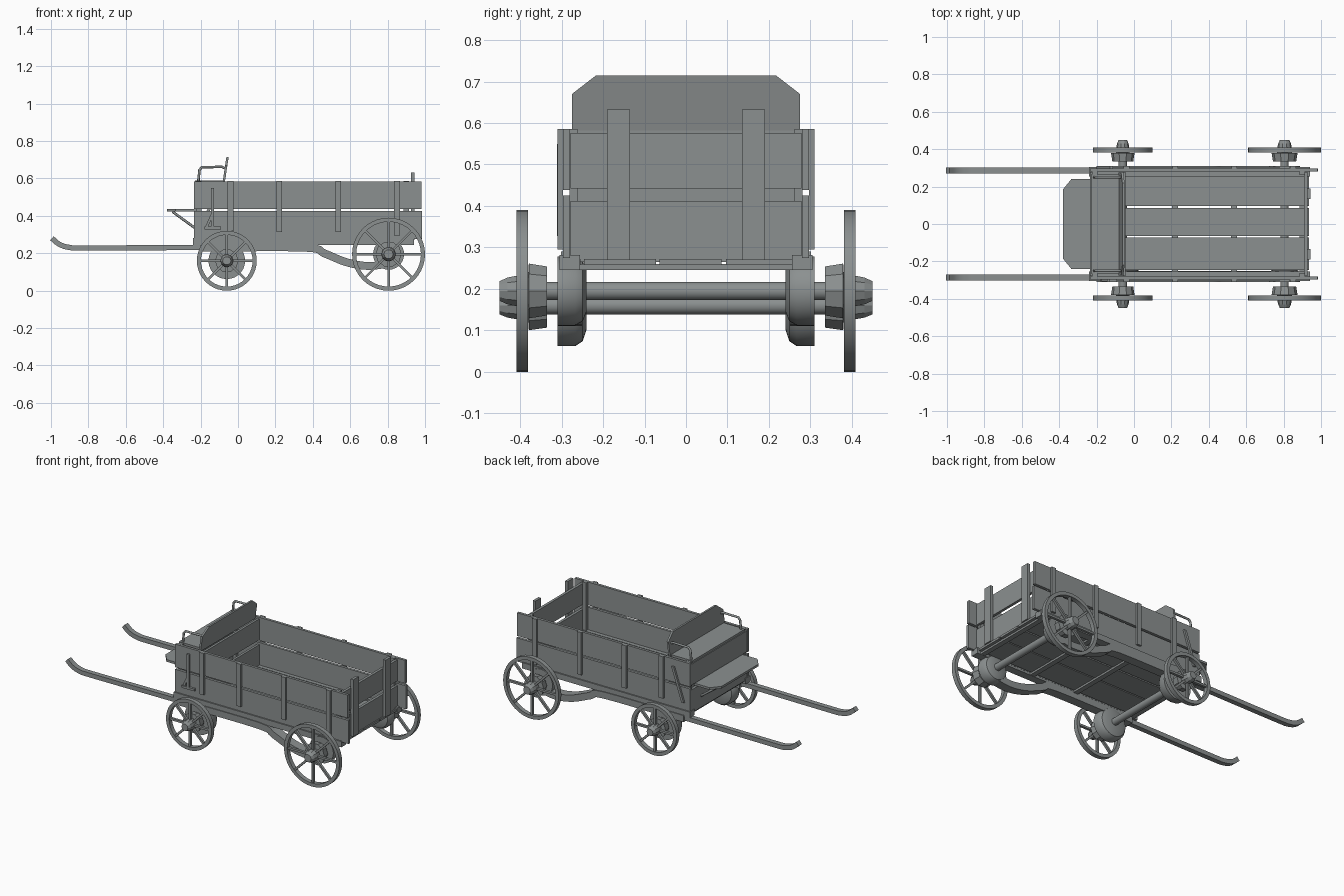
import bpy, bmesh, math
from mathutils import Vector

cube = bpy.data.objects.get("Cube")
if cube:
    bpy.data.objects.remove(cube, do_unlink=True)

GREY = (0.26, 0.28, 0.28, 1)
mat = bpy.data.materials.new("weathered grey")
mat.use_nodes = True
mat.diffuse_color = GREY
mat.node_tree.nodes["Principled BSDF"].inputs["Base Color"].default_value = GREY


def finish(name, bm, smooth=False):
    bmesh.ops.recalc_face_normals(bm, faces=bm.faces[:])
    me = bpy.data.meshes.new(name)
    bm.to_mesh(me)
    bm.free()
    me.materials.append(mat)
    ob = bpy.data.objects.new(name, me)
    bpy.context.collection.objects.link(ob)
    if smooth:
        bpy.ops.object.select_all(action='DESELECT')
        ob.select_set(True)
        bpy.context.view_layer.objects.active = ob
        bpy.ops.object.shade_smooth_by_angle(angle=math.radians(35))
    return ob


def box(name, x, y, z):
    """Box from (min, max) pairs."""
    bm = bmesh.new()
    bmesh.ops.create_cube(bm, size=1)
    for v in bm.verts:
        v.co = [(a + b) / 2 + c * (b - a) for c, (a, b) in zip(v.co, (x, y, z))]
    return finish(name, bm)


def prism(name, outline, offset):
    """Extrude a planar outline along an offset vector."""
    bm = bmesh.new()
    face = bm.faces.new([bm.verts.new(p) for p in outline])
    new = bmesh.ops.extrude_face_region(bm, geom=[face])["geom"]
    bmesh.ops.translate(bm, vec=offset, verts=[g for g in new if isinstance(g, bmesh.types.BMVert)])
    return finish(name, bm)


def lathe(name, profile, centre, sides, closed=False, smooth=True):
    """Spin (radius, y) points about a y axis through centre."""
    bm = bmesh.new()
    rings = []
    for r, y in profile:
        rings.append([bm.verts.new((centre[0] + r * math.cos(a), centre[1] + y, centre[2] + r * math.sin(a)))
                      for a in (math.tau * i / sides for i in range(sides))])
    pairs = list(zip(rings, rings[1:]))
    if closed:
        pairs.append((rings[-1], rings[0]))
    else:
        bm.faces.new(rings[0])
        bm.faces.new(rings[-1])
    for a, b in pairs:
        for i in range(sides):
            j = (i + 1) % sides
            bm.faces.new((a[i], a[j], b[j], b[i]))
    return finish(name, bm, smooth)


def beam(name, path, y, width, height):
    """Bent beam following (x, z) points, sampled as a smooth curve."""
    pts = [Vector((p[0], 0, p[1])) for p in path]
    ext = [2 * pts[0] - pts[1]] + pts + [2 * pts[-1] - pts[-2]]
    line = []
    for a, b, c, d in zip(ext, ext[1:], ext[2:], ext[3:]):
        for k in range(4):
            t = k / 4
            line.append(0.5 * (2 * b + (c - a) * t + (2 * a - 5 * b + 4 * c - d) * t ** 2
                               + (3 * b - a - 3 * c + d) * t ** 3))
    line.append(pts[-1])
    bm = bmesh.new()
    rings = []
    for i, p in enumerate(line):
        d = (line[min(i + 1, len(line) - 1)] - line[max(i - 1, 0)]).normalized()
        n = Vector((-d.z, 0, d.x)) * height / 2
        w = Vector((0, width / 2, 0))
        o = p + Vector((0, y, 0))
        rings.append([bm.verts.new(q) for q in (o + n + w, o + n - w, o - n - w, o - n + w)])
    for a, b in zip(rings, rings[1:]):
        for i in range(4):
            j = (i + 1) % 4
            bm.faces.new((a[i], a[j], b[j], b[i]))
    bm.faces.new(rings[0])
    bm.faces.new(rings[-1])
    return finish(name, bm, True)


def tube(name, points, radius):
    cu = bpy.data.curves.new(name, 'CURVE')
    cu.dimensions = '3D'
    cu.bevel_depth = radius
    cu.bevel_resolution = 2
    cu.use_fill_caps = True
    sp = cu.splines.new('POLY')
    sp.points.add(len(points) - 1)
    for p, co in zip(sp.points, points):
        p.co = (*co, 1)
    cu.materials.append(mat)
    bpy.context.collection.objects.link(bpy.data.objects.new(name, cu))


# Wheels, hubs, drums and axles
def wheel(label, x, s, radius, hub):
    c = (x, s * 0.395, radius)
    rim = radius - 0.022
    lathe(label + "_rim", [(radius, -.014), (radius, .014), (rim, .014), (rim, -.014)], c, 40, True)
    bm = bmesh.new()
    for k in range(8):
        a = math.tau * k / 8
        d, n = Vector((math.cos(a), 0, math.sin(a))), Vector((-math.sin(a), 0, math.cos(a)))
        vs = bmesh.ops.create_cube(bm, size=1)["verts"]
        for v in vs:
            q = v.co.copy()
            v.co = Vector(c) + d * (radius * .5 + q.x * (radius - .02)) + n * q.z * .013 + Vector((0, q.y * .016, 0))
    finish(label + "_spokes", bm)
    lathe(label + "_hub", [(hub, s * -.06), (hub * 1.12, s * -.016), (hub * .62, s * -.014),
                           (hub * .62, s * .014), (hub * .55, s * .035), (hub * .4, s * .055)], c, 10, smooth=False)


for end, x, radius, hub, drum in (("front", -.06, .16, .056, .098), ("rear", .805, .195, .062, .083)):
    lathe(end + "_axle", [(.022, -.44), (.022, .44)], (x, 0, radius), 20)
    for side, s in (("right", -1), ("left", 1)):
        wheel(f"{end}_{side}_wheel", x, s, radius, hub)
        lathe(f"{end}_{side}_drum", [(drum * .6, s * -.042), (drum * .88, s * -.033), (drum, s * -.015),
                                     (drum, s * .028)], (x, s * .282, radius), 28)

# Running gear, shafts and box sides, mirrored across y
for side, s in (("right", -1), ("left", 1)):
    def both(a, b):
        return tuple(sorted((s * a, s * b)))

    beam(side + "_shaft", [(-.995, .28), (-.955, .248), (-.9, .231), (-.8, .228), (-.23, .231), (-.05, .231)],
         s * .285, .032, .028)
    beam(side + "_frame_beam", [(-.2, .23), (.36, .23), (.46, .2), (.58, .152), (.7, .132), (.83, .15)],
         s * .28, .06, .042)
    box(side + "_sill", (-.24, .94), both(.255, .305), (.245, .282))
    box(side + "_lower_plank", (-.235, .985), both(.28, .297), (.275, .425))
    box(side + "_upper_plank", (-.235, .98), both(.28, .297), (.438, .585))
    for i, (x, z) in enumerate(((-.04, .32), (.22, .315), (.535, .315), (.85, .295))):
        box(f"{side}_side_stake_{i + 1}", (x - .015, x + .015), both(.296, .31), (z, .586))
    for label, x in (("front", -.21), ("rear", .9)):
        box(f"{side}_{label}_corner_post", (x - .014, x + .014), both(.262, .281), (.26, .586))

    # Tailgate stake, seat arm and footboard brace
    box(side + "_tailgate_stake", (.926, .944), both(.135, .19), (.27, .632))
    tube(side + "_seat_arm", [(-.212, s * .25, .585), (-.206, s * .25, .645), (-.194, s * .25, .66),
                              (-.085, s * .25, .662), (-.072, s * .25, .655)], .007)
    tube(side + "_footboard_brace", [(-.35, s * .18, .422), (-.23, s * .18, .335)], .007)

# Floor boards with narrow gaps, and cross battens
for i, (a, b) in enumerate(((-.28, -.254), (-.246, -.072), (-.064, .086), (.096, .28))):
    box(f"floor_board_{i + 1}", (-.23, .935), (a, b), (.258, .272))
for i, x in enumerate((-.2, .22, .535, .9)):
    box(f"floor_batten_{i + 1}", (x - .016, x + .016), (-.28, .28), (.246, .26))

# End walls
for label, a, b in (("tailgate", .91, .927), ("front_wall", -.235, -.218), ("seat_partition", -.06, -.045)):
    box(label + "_lower_plank", (a, b), (-.279, .279), (.265, .412))
    box(label + "_upper_plank", (a, b), (-.279, .279), (.442, .576))
box("front_wall_filler", (-.217, -.208), (-.27, .27), (.4, .45))

# Seat, backrest and footboard
box("seat", (-.23, -.07), (-.265, .265), (.574, .59))
prism("backrest", [(-.083, -.275, .575), (-.083, .275, .575), (-.069, .275, .67), (-.062, .218, .714),
                   (-.062, -.218, .714), (-.069, -.275, .67)], (.012, 0, 0))
prism("footboard", [(-.225, -.24, .424), (-.225, .24, .424), (-.335, .24, .424), (-.38, .185, .424),
                    (-.38, -.185, .424), (-.335, -.24, .424)], (0, 0, .014))

# Brake lever with foot on the right, diagonal strap on the left
box("brake_lever", (-.145, -.128), (-.311, -.297), (.335, .55))
box("brake_foot", (-.18, -.09), (-.311, -.297), (.328, .342))
prism("brake_brace", [(-.175, -.297, .342), (-.16, -.297, .342), (-.13, -.297, .41), (-.145, -.297, .41)],
      (0, -.01, 0))
prism("left_strap", [(-.2, .297, .33), (-.183, .297, .33), (-.112, .297, .54), (-.129, .297, .54)],
      (0, .012, 0))
